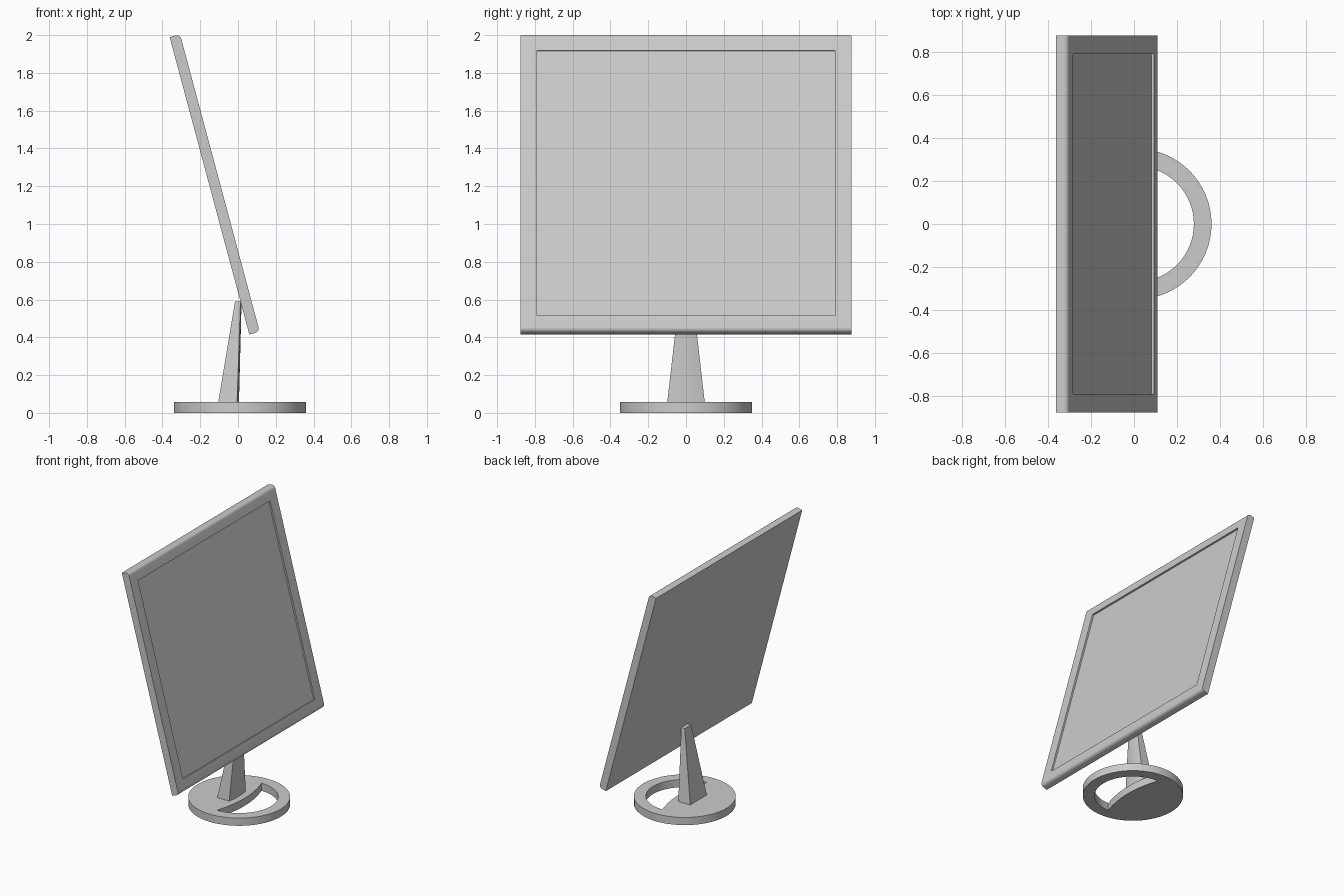
import bpy, bmesh
from math import sin, cos, pi, radians, sqrt

if "Cube" in bpy.data.objects:
    bpy.data.objects.remove(bpy.data.objects["Cube"])


def finish(bm, name):
    bmesh.ops.recalc_face_normals(bm, faces=bm.faces[:])
    me = bpy.data.meshes.new(name)
    bm.to_mesh(me)
    bm.free()
    ob = bpy.data.objects.new(name, me)
    bpy.context.collection.objects.link(ob)
    bpy.ops.object.select_all(action='DESELECT')
    bpy.context.view_layer.objects.active = ob
    ob.select_set(True)
    bpy.ops.object.shade_smooth_by_angle(angle=radians(30))
    return ob


def extrude(bm, faces, vec):
    r = bmesh.ops.extrude_face_region(bm, geom=faces)
    vs = [g for g in r['geom'] if isinstance(g, bmesh.types.BMVert)]
    bmesh.ops.translate(bm, verts=vs, vec=vec)
    return vs


def arc(cx, cy, r, a0, a1, n):
    return [(cx + r * cos(a0 + (a1 - a0) * i / n), cy + r * sin(a0 + (a1 - a0) * i / n))
            for i in range(n + 1)]


# Display panel: side profile with rounded front edges, extruded across its width
L, T, R, W = 1.63, 0.057, 0.025, 0.875
profile = [(0, 0)] + arc(T - R, R, R, -pi / 2, 0, 8) + arc(T - R, L - R, R, 0, pi / 2, 8) + [(0, L)]
bm = bmesh.new()
f = bm.faces.new([bm.verts.new((x, -W, z)) for x, z in profile])
extrude(bm, [f], (0, 2 * W, 0))
bm.normal_update()
# Recessed screen in the large front face
front = max((f for f in bm.faces if all(abs(v.co.x - T) < 1e-5 for v in f.verts)),
            key=lambda f: f.calc_area())
bmesh.ops.inset_region(bm, faces=[front], thickness=0.05)
for v in front.verts:
    v.co.y = 0.79 if v.co.y > 0 else -0.79
    v.co.z = L - 0.088 if v.co.z > L / 2 else 0.088
r = bmesh.ops.extrude_face_region(bm, geom=[front])
inner = [g for g in r['geom'] if isinstance(g, bmesh.types.BMVert)]
bmesh.ops.translate(bm, verts=inner, vec=(-0.012, 0, 0))
if front.is_valid:
    bmesh.ops.delete(bm, geom=[front], context='FACES_ONLY')
panel = finish(bm, "display_panel")
panel.location = (0.06, 0, 0.415)
panel.rotation_euler = (0, radians(-15), 0)

# Round base with a half-moon opening at the front
bm = bmesh.new()
cx, ro, ri, bulge = 0.01, 0.35, 0.268, 0.045
outer = arc(cx, 0, ro, 0, 2 * pi, 64)[:-1]
hole = arc(cx, 0, ri, -pi / 2, pi / 2, 32)
hole += [(cx + bulge * (1 - (y / ri) ** 2), y) for y in (ri * (1 - i / 8) for i in range(1, 16))]
edges = []
for loop in (outer, hole):
    vs = [bm.verts.new((x, y, 0)) for x, y in loop]
    edges += [bm.edges.new((vs[i - 1], vs[i])) for i in range(len(vs))]
bmesh.ops.triangle_fill(bm, edges=edges, use_beauty=True, use_dissolve=False)
extrude(bm, bm.faces[:], (0, 0, 0.058))
finish(bm, "stand_base")

# Tapered neck with a slightly bowed front
bm = bmesh.new()
rings = []
for z, xb, xf, w, bow in ((0.05, -0.106, -0.005, 0.1, 0.01), (0.59, -0.016, 0.013, 0.038, 0.006)):
    pts = [(xb, w), (xb, -w)]
    pts += [(xf + bow * (1 - t * t), w * t) for t in (i / 4 - 1 for i in range(9))]
    rings.append([bm.verts.new((x, y, z)) for x, y in pts])
for ring in rings:
    bm.faces.new(ring)
a, b = rings
for i in range(len(a)):
    bm.faces.new((a[i - 1], a[i], b[i], b[i - 1]))
finish(bm, "stand_neck")
